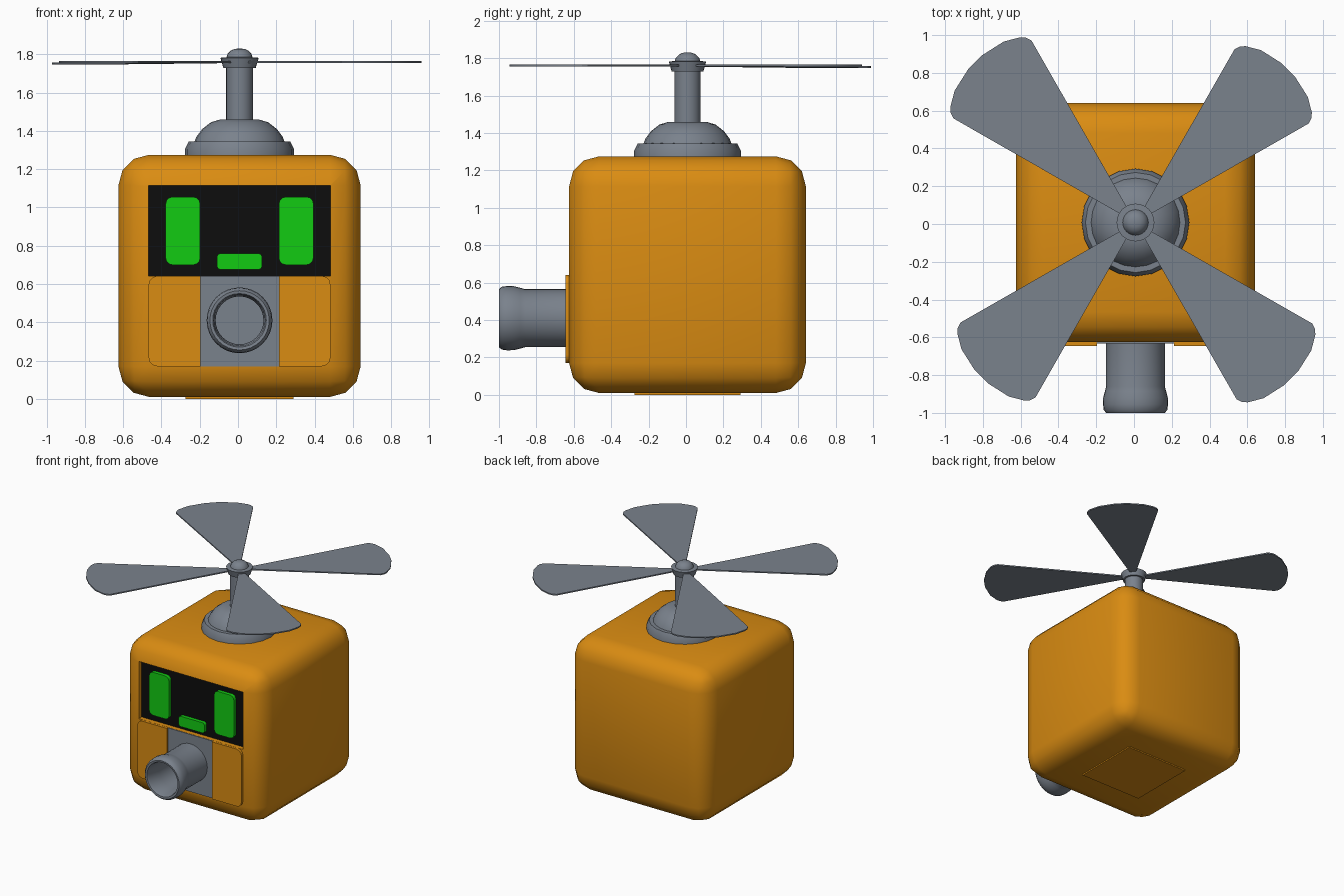
import bpy, bmesh, math
from mathutils import Matrix, Vector

if "Cube" in bpy.data.objects:
    bpy.data.objects.remove(bpy.data.objects["Cube"])

C = 0.008  # shared centre line offset in x and y


def material(name, rgb):
    m = bpy.data.materials.new(name)
    m.diffuse_color = (*rgb, 1)
    m.use_nodes = True
    m.node_tree.nodes["Principled BSDF"].inputs["Base Color"].default_value = m.diffuse_color
    return m


ORANGE = material("orange", (0.70, 0.262, 0.006))
GREY = material("steel grey", (0.195, 0.223, 0.264))
BLACK = material("screen black", (0.004, 0.004, 0.004))
GREEN = material("glowing green", (0.006, 0.60, 0.006))


def finish(name, bm, mat, angle=40):
    bmesh.ops.recalc_face_normals(bm, faces=bm.faces)
    me = bpy.data.meshes.new(name)
    bm.to_mesh(me)
    bm.free()
    me.materials.append(mat)
    me.shade_smooth()
    me.set_sharp_from_angle(angle=math.radians(angle))
    ob = bpy.data.objects.new(name, me)
    bpy.context.collection.objects.link(ob)
    return ob


def box(name, lo, hi, mat, pick=None, radius=0.0, segments=3):
    """Box between two corners; edges chosen by pick(edge) are rounded."""
    lo, hi = Vector(lo), Vector(hi)
    bm = bmesh.new()
    bmesh.ops.create_cube(bm, size=1)
    for v in bm.verts:
        v.co = Vector(((lo[i] + hi[i]) / 2 + v.co[i] * (hi[i] - lo[i])) for i in range(3))
    if radius:
        edges = [e for e in bm.edges if pick is None or pick(e)]
        bmesh.ops.bevel(bm, geom=edges, offset=radius, segments=segments,
                        profile=0.5, affect='EDGES')
    return finish(name, bm, mat)


def along_y(e):
    return abs(e.verts[0].co.y - e.verts[1].co.y) > 1e-4


def lathe(name, profile, mat, sides, matrix):
    """Spin (radius, height) points around the local z axis."""
    bm = bmesh.new()
    vs = [bm.verts.new((r, 0, z)) for r, z in profile]
    es = [bm.edges.new(p) for p in zip(vs, vs[1:])]
    bmesh.ops.spin(bm, geom=vs + es, cent=(0, 0, 0), axis=(0, 0, 1),
                   angle=math.tau, steps=sides)
    bmesh.ops.remove_doubles(bm, verts=bm.verts, dist=1e-4)
    bm.transform(matrix)
    return finish(name, bm, mat)


# Rounded cube body with a recess for the screen
body = box("body", (-0.625, -0.625, 0.01), (0.641, 0.641, 1.275), ORANGE, radius=0.16)
cutter = box("screen_cutter", (-0.467, -0.8, 0.643), (0.483, -0.58, 1.115), ORANGE)
cutter.hide_render = True
mod = body.modifiers.new("recess", 'BOOLEAN')
mod.object, mod.operation, mod.solver = cutter, 'DIFFERENCE', 'EXACT'
bpy.context.view_layer.objects.active = body
bpy.ops.object.modifier_apply(modifier=mod.name)
bpy.data.objects.remove(cutter)
body.data.set_sharp_from_angle(angle=math.radians(40))
box("base_plate", (-0.275, -0.275, 0), (0.291, 0.291, 0.02), ORANGE)

# Screen with eyes and mouth
box("screen", (-0.467, -0.588, 0.643), (0.483, -0.579, 1.115), BLACK)
for side in (-1, 1):
    x = C + side * 0.296
    box("eye", (x - 0.09, -0.617, 0.70), (x + 0.09, -0.585, 1.055), GREEN, along_y, 0.035)
box("mouth", (C - 0.118, -0.617, 0.675), (C + 0.118, -0.585, 0.76), GREEN, along_y, 0.02)

# Lower front panels, rounded at their outer corners, with a plate between
for side in (-1, 1):
    x0, x1 = sorted((C + side * 0.205, C + side * 0.475))
    box("side_panel", (x0, -0.645, 0.17), (x1, -0.61, 0.642), ORANGE,
        lambda e: along_y(e) and (e.verts[0].co.x - C) * side > 0.3, 0.045)
box("centre_plate", (C - 0.205, -0.632, 0.17), (C + 0.205, -0.61, 0.642), GREY)

# Hollow flared nozzle pointing forward
nozzle = [(0.155, 0.62), (0.155, 0.86), (0.162, 0.885), (0.171, 0.92), (0.172, 0.955),
          (0.168, 0.985), (0.155, 1.0), (0.14, 0.998), (0.133, 0.98), (0.125, 0.86),
          (0.125, 0.70), (0, 0.70)]
lathe("nozzle", nozzle, GREY, 32,
      Matrix.Translation((C, 0, 0.41)) @ Matrix.Rotation(math.pi / 2, 4, 'X'))

# Rotor mount, shaft and hub
axis = Matrix.Translation((C, C, 0))
lathe("mount_ring", [(0.285, 1.25), (0.285, 1.305), (0.265, 1.345), (0, 1.347)],
      GREY, 20, axis)
lathe("mount_dome", [(0.237, 1.34), (0.225, 1.37), (0.195, 1.41), (0.15, 1.445),
                     (0.10, 1.46), (0, 1.46)], GREY, 24, axis)
lathe("shaft", [(0.07, 1.45), (0.07, 1.74)], GREY, 24, axis)
lathe("hub", [(0, 1.73), (0.085, 1.73), (0.1, 1.782), (0.068, 1.785), (0.062, 1.803),
              (0.045, 1.82), (0.025, 1.829), (0, 1.83)], GREY, 24, axis)

# Four thin blades of slightly different length
half = [(0.06, 0.017), (1.02, 0.278), (1.05, 0.268), (1.072, 0.248), (1.115, 0.175),
        (1.143, 0.05)]
outline = half + [(u, -v) for u, v in reversed(half)]
for angle, scale, droop in ((45, 1.0, 0), (135, 1.05, 0.006), (225, 1.01, 0), (315, 1.02, 0)):
    bm = bmesh.new()
    face = bm.faces.new([bm.verts.new((u * scale, v * scale, -0.005)) for u, v in outline])
    top = bmesh.ops.extrude_face_region(bm, geom=[face])["geom"]
    bmesh.ops.translate(bm, vec=(0, 0, 0.01),
                        verts=[g for g in top if isinstance(g, bmesh.types.BMVert)])
    bm.transform(Matrix.Translation((C, C, 1.76))
                 @ Matrix.Rotation(math.radians(angle), 4, 'Z')
                 @ Matrix.Rotation(droop, 4, 'Y'))
    finish("blade", bm, GREY, 20)
